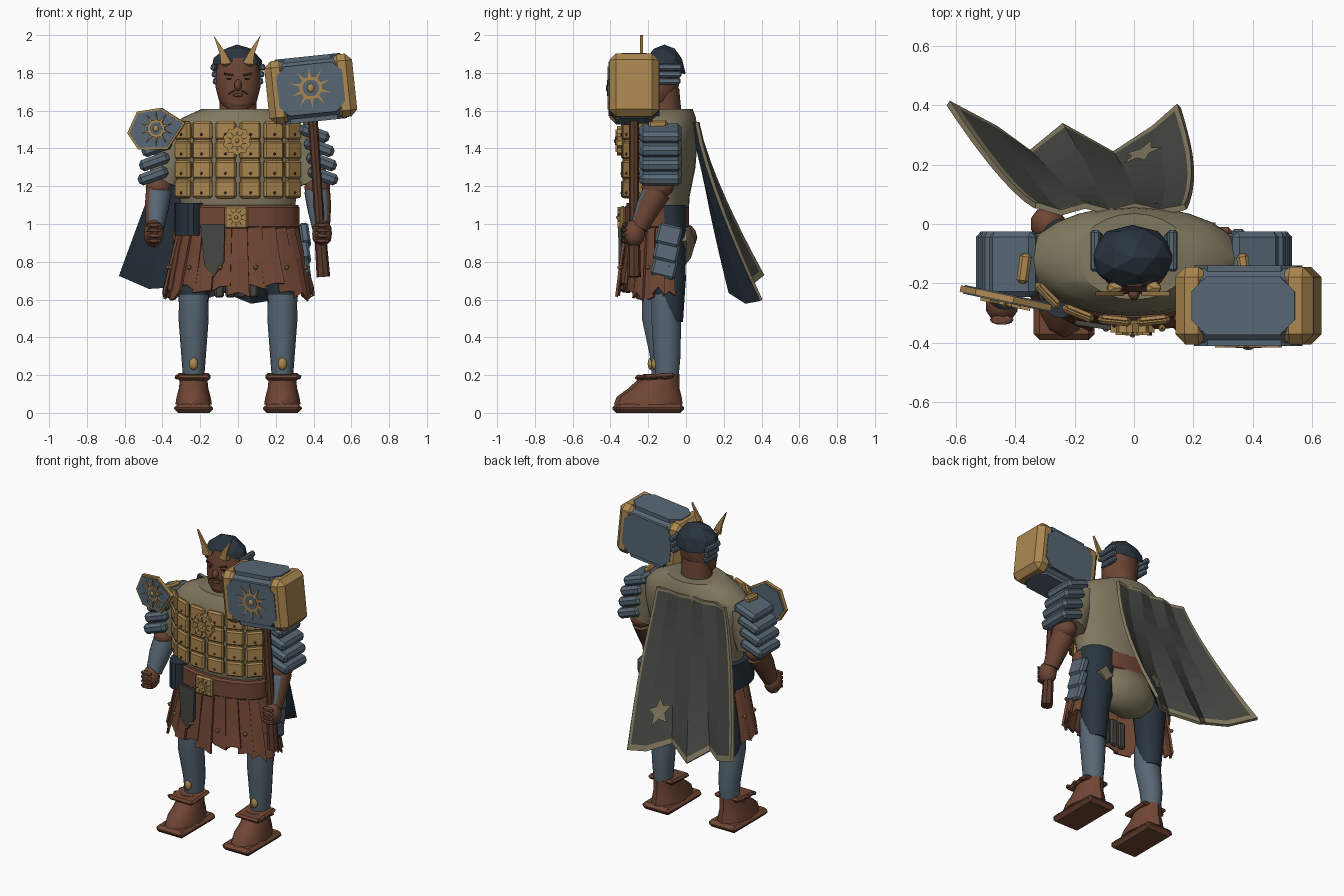
import bpy, bmesh, math, random
from mathutils import Vector, Euler

if "Cube" in bpy.data.objects:
    bpy.data.objects.remove(bpy.data.objects["Cube"])
random.seed(4)
rad = math.radians


def material(name, *srgb):
    linear = [((c / 255 + 0.055) / 1.055) ** 2.4 for c in srgb] + [1]
    m = bpy.data.materials.new(name)
    m.diffuse_color = linear
    m.use_nodes = True
    m.node_tree.nodes["Principled BSDF"].inputs["Base Color"].default_value = linear
    return m


gold = material("old gold", 171, 135, 80)
steel = material("blue steel", 87, 103, 116)
leather = material("brown leather", 112, 70, 52)
skin = material("dark skin", 107, 69, 52)
tan = material("olive tan", 128, 120, 95)
navy = material("navy", 41, 52, 63)
cloth = material("grey green cloth", 69, 70, 64)
wood = material("dark wood", 90, 57, 43)
black = material("near black", 40, 30, 27)


def build(name, bm, *mats, smooth=False, fix=True):
    if fix:
        bmesh.ops.recalc_face_normals(bm, faces=bm.faces)
    mesh = bpy.data.meshes.new(name)
    bm.to_mesh(mesh)
    bm.free()
    ob = bpy.data.objects.new(name, mesh)
    bpy.context.collection.objects.link(ob)
    for m in mats:
        mesh.materials.append(m)
    if smooth:
        bpy.ops.object.select_all(action='DESELECT')
        ob.select_set(True)
        bpy.context.view_layer.objects.active = ob
        bpy.ops.object.shade_smooth_by_angle(angle=rad(35))
    return ob


def place(ob, loc, rot=(0, 0, 0)):
    ob.location = loc
    ob.rotation_euler = [rad(a) for a in rot]
    return ob


def bevel(ob, width):
    mod = ob.modifiers.new("bevel", 'BEVEL')
    mod.width, mod.segments = width, 1
    return ob


def box(name, size, loc, mat, rot=(0, 0, 0), edge=0.01):
    bm = bmesh.new()
    bmesh.ops.create_cube(bm, size=1)
    bmesh.ops.scale(bm, vec=size, verts=bm.verts)
    return bevel(place(build(name, bm, mat), loc, rot), edge)


def ball(name, size, loc, mat, detail=2, smooth=True):
    bm = bmesh.new()
    bmesh.ops.create_icosphere(bm, subdivisions=detail, radius=1)
    bmesh.ops.scale(bm, vec=size, verts=bm.verts)
    return place(build(name, bm, mat, smooth=smooth), loc)


def loft(name, rings, *mats, n=18, along=False):
    """Skin rings of (x, y, z, rx, ry); along tilts them to face the path."""
    bm = bmesh.new()
    path = Vector(rings[-1][:3]) - Vector(rings[0][:3])
    turn = path.to_track_quat('Z', 'Y') if along else Euler().to_quaternion()
    loops = []
    for x, y, z, rx, ry in rings:
        spin = [math.tau * k / n for k in range(n)]
        loops.append([bm.verts.new(Vector((x, y, z)) + turn @ Vector(
            (rx * math.cos(a), ry * math.sin(a), 0))) for a in spin])
    for low, high in zip(loops, loops[1:]):
        for k in range(n):
            j = (k + 1) % n
            bm.faces.new((low[k], low[j], high[j], high[k]))
    bm.faces.new(loops[0][::-1])
    bm.faces.new(loops[-1])
    return build(name, bm, *mats, smooth=True)


def prism(name, outline, depth, loc, mat, rot=(0, 0, 0)):
    """Plate cut from an outline in the x-z plane."""
    bm = bmesh.new()
    face = bm.faces.new([bm.verts.new((x, -depth / 2, z)) for x, z in outline])
    side = bmesh.ops.extrude_face_region(bm, geom=[face])
    moved = [v for v in side["geom"] if isinstance(v, bmesh.types.BMVert)]
    bmesh.ops.translate(bm, vec=(0, depth, 0), verts=moved)
    return place(build(name, bm, mat), loc, rot)


def polar(count, *radii):
    pick = lambda k: radii[k % len(radii)]
    return [(pick(k) * math.sin(math.tau * k / count), pick(k) * math.cos(math.tau * k / count))
            for k in range(count)]


def sun(name, r, loc, inner, rot=(0, 0, 0)):
    """Ring, inner field, boss and thin rays."""
    prism(name + "_ring", polar(16, r * .52), .012, loc, gold, rot)
    prism(name + "_field", polar(16, r * .38), .016, loc, inner, rot)
    ball(name + "_boss", (r * .2, .016, r * .24), loc, gold)
    ray = [(-r * .07, r * .5), (r * .07, r * .5), (0, r)]
    for k in range(10):
        a = math.tau * k / 10
        spun = [(x * math.cos(a) + z * math.sin(a), z * math.cos(a) - x * math.sin(a)) for x, z in ray]
        prism(name + "_ray", spun, .014, loc, gold, rot)


# Torso, seat, belt and buckle
loft("torso", [(0, -.11, .86, .26, .135), (0, -.14, 1, .29, .15), (0, -.14, 1.15, .31, .16),
               (0, -.13, 1.3, .345, .18), (0, -.125, 1.42, .37, .185), (0, -.12, 1.5, .362, .18),
               (0, -.115, 1.56, .3, .168), (0, -.11, 1.61, .19, .145)], tan, n=24)
ball("seat", (.23, .14, .16), (0, -.09, .9), tan)
bevel(loft("belt", [(0, -.155, z, .325, .172) for z in (.975, 1.1)], leather, n=24), .012)
loft("right_hip_wrap", [(-.25, -.15, z, .085, .168) for z in (.94, 1.11)], navy)
box("buckle", (.125, .03, .12), (-.01, -.335, 1.035), gold)
sun("buckle_sun", .055, (-.01, -.355, 1.035), gold)

# Chest armour columns
for sx in (-1, 1):
    for x, y, turn in ((.065, -.325, 6), (.188, -.3, 22), (.29, -.24, 46)):
        spin = (0, 0, sx * turn)
        out = Vector((sx * math.sin(rad(turn)), -math.cos(rad(turn)), 0))
        box("chest_column", (.104, .02, .41), Vector((sx * x, y, 1.34)) - out * .004, gold, spin)
        for row in range(4):
            z = 1.185 + row * .103
            box("chest_plate", (.112, .03, .096), (sx * x, y, z), gold, spin)
            ball("plate_rivet", (.008, .008, .008), Vector((sx * x, y, z - .02)) + out * .016, wood, detail=1)
    box("shoulder_buckle", (.04, .1, .06), (sx * .37, -.15, 1.52), gold, (0, 0, sx * 8))
prism("medallion", polar(20, .078, .066), .03, (-.005, -.35, 1.44), gold)
sun("medallion_sun", .06, (-.005, -.367, 1.44), gold)

# Head and face
loft("neck", [(0, -.11, 1.56, .1, .09), (0, -.115, 1.72, .095, .08)], skin)
loft("head", [(0, -.165, 1.612, .06, .06), (0, -.148, 1.65, .1, .085), (0, -.135, 1.72, .118, .097),
              (0, -.13, 1.8, .118, .1), (0, -.12, 1.88, .1, .09)], skin)
ball("nose", (.02, .024, .032), (0, -.234, 1.735), skin)
ball("lips", (.028, .012, .01), (0, -.229, 1.682), wood)
ball("chin", (.05, .03, .03), (0, -.205, 1.64), skin)
for sx in (-1, 1):
    box("eye", (.024, .008, .008), (sx * .048, -.224, 1.77), black, (0, 0, sx * 18), .002)
    box("eyebrow", (.05, .012, .01), (sx * .05, -.224, 1.792), wood, (0, -sx * 10, sx * 18), .003)
    box("moustache", (.04, .008, .007), (sx * .035, -.229, 1.697), wood, (0, sx * 30, sx * 12), .002)

# Helmet with side guards and horns
helmet = ball("helmet", (.146, .112, .15), (-.005, -.115, 1.8), navy, smooth=False)
bm = bmesh.new()
bm.from_mesh(helmet.data)
bmesh.ops.bisect_plane(bm, geom=bm.verts[:] + bm.edges[:] + bm.faces[:], plane_co=(0, 0, .025),
                       plane_no=(0, .3, 1), clear_inner=True)
bm.to_mesh(helmet.data)
bm.free()
for sx in (-1, 1):
    for k in range(3):
        box("cheek_guard", (.03, .14 - .01 * k, .034), (sx * (.13 - .006 * k), -.09, 1.83 - k * .037),
            steel, (0, -sx * 12, 0), .008)
    horn = [(.125, 2), (.062, 1.91), (.03, 1.85), (.085, 1.845), (.092, 1.9)]
    prism("horn", [(sx * x, z) for x, z in horn], .016, (-.005, -.235, 0), gold)
    ball("horn_socket", (.03, .025, .022), (sx * .065, -.215, 1.855), gold, detail=1)

# Arms, shoulder guards, legs and boots
for sx, side in ((-1, "right_"), (1, "left_")):
    loft(side + "sleeve", [(sx * .31, -.12, 1.47, .09, .1), (sx * .39, -.125, 1.22, .08, .09)], tan, along=True)
    ball(side + "elbow", (.072, .088, .062), (sx * .42, -.15, 1.195), skin)
    arm = loft(side + "forearm", [(sx * .42, -.155, 1.17, .068, .075), (sx * .43, -.2, 1.09, .064, .066),
                                  (sx * .44, -.25, .98, .048, .048)], skin, steel, along=True)
    for f in arm.data.polygons:
        f.material_index = int(f.normal.y < .3 and f.normal.x * sx < .75)
    ball(side + "hand", (.055, .06, .075), (sx * .445, -.275, .95), skin)
    for k in range(4):
        ball(side + "finger", (.045, .02, .017), (sx * .445, -.322, .995 - k * .028), skin, detail=1)
    for k, x in enumerate((.405, .43, .443, .45)):
        box(side + "shoulder_guard", (.165, .22, .062), (sx * x, -.135, 1.48 - k * .075), steel,
            (0, sx * 20, 0), .018)
    y = -.02 if sx < 0 else 0
    knee = y * 2.5
    x = sx * .235
    loft(side + "thigh", [(x, knee - .085, .48, .068, .07), (x, knee - .085, .7, .09, .085),
                          (sx * .2, -.1, .92, .115, .1), (sx * .2, -.1, 1.1, .12, .1)], navy)
    loft(side + "shin_guard", [(x, y - .1, .17, .055, .06), (x, y - .1, .3, .065, .072),
                               (x, knee - .105, .5, .08, .08), (x, knee - .11, .63, .076, .075)], steel)
    ball(side + "shin_stud", (.024, .018, .034), (x, y - .165, .26), gold)
    box(side + "sole", (.205, .36, .048), (x, y - .19, .024), leather, edge=.02)
    loft(side + "boot", [(x, y - .19, .045, .097, .172), (x, y - .185, .085, .09, .162),
                         (x, y - .16, .13, .078, .125), (x, y - .12, .205, .07, .085)], leather, n=12)
    box(side + "boot_strap", (.18, .19, .028), (x, y - .155, .192), leather, (4, 0, 0), .012)
    for k in range(3):
        ball(side + "boot_knob", (.014, .018, .014), (x + sx * .088, y - .23 + k * .06, .19), leather, detail=1)

# Sun plate on the right shoulder
corners = [(-.158, -.02), (-.105, .095), (.025, .115), (.155, .035), (.06, -.105), (-.1, -.105)]
tilt = (0, 0, -12)
prism("shoulder_plate_rim", corners, .022, (-.43, -.25, 1.5), gold, tilt)
prism("shoulder_plate", [(x * .92, z * .9) for x, z in corners], .03, (-.43, -.25, 1.5), steel, tilt)
sun("shoulder_sun", .09, (-.433, -.268, 1.505), steel, tilt)

# Ragged leather skirt across the front and sides
for k in range(15):
    bm = bmesh.new()
    rows = []
    hem = random.uniform(.61, .67)
    for t, z in ((0, 1), (.5, .82), (1, hem)):
        row = []
        for j in (-1, 0, 1):
            a = rad((k - 7) * 14.5 + j * 8.5)
            lift = t * .012 * (k % 2) + .006 * j
            drop = random.uniform(-.03, .03) if t == 1 else 0
            row.append(bm.verts.new(((.315 + .075 * t + lift) * math.sin(a),
                                     -.135 - (.185 + .04 * t + lift) * math.cos(a), z + drop)))
        rows.append(row)
    for up, low in zip(rows, rows[1:]):
        for j in range(2):
            bm.faces.new((up[j], low[j], low[j + 1], up[j + 1]))
    if k % 2 == 0:
        a = rad((k - 7) * 14.5)
        ball("skirt_stud", (.014, .014, .014), (.376 * math.sin(a), -.135 - .222 * math.cos(a), .77), gold, detail=1)
    strip = build("skirt_strip", bm, leather)
    strip.modifiers.new("thickness", 'SOLIDIFY').thickness = .014
prism("front_cloth", [(-.2, 1), (-.07, 1), (-.075, .8), (-.13, .72), (-.18, .78)], .016,
      (0, -.362, 0), cloth, (0, 0, -9))

# Left hip plates, thigh patch, bag and hanging tassets
for k in range(3):
    box("hip_plate", (.05, .13, .11), (.355, -.09 - .012 * k, .94 - .085 * k), steel, (-14, -8, 0), .012)
prism("thigh_patch", polar(8, .055, .035), .03, (.22, -.01, .91), tan)
for k in range(4):
    box("hanging_tasset", (.05, .03, .18), (-.1 + k * .06, -.24, .7), cloth, edge=.01)
ball("hip_bag", (.06, .06, .07), (-.29, .0, .93), leather)

# War hammer with octagonal faces set into gold caps
centre, lean = Vector((.385, -.275, 1.715)), (0, -6, 0)
box("hammer_block", (.4, .25, .325), centre, steel, lean, .04)
for sx in (-1, 1):
    shift = Vector((math.cos(rad(6)), 0, math.sin(rad(6)))) * sx * .176
    box("hammer_cap", (.115, .262, .335), centre + shift, gold, lean, .035)
for name, high, depth, turn in (("front", .132, .27, 0), ("top", .098, .347, 90)):
    cut = [(.125, high), (.175, high - .05)]
    right = cut + [(x, -z) for x, z in cut[::-1]]
    prism("hammer_" + name + "_face", right + [(-x, -z) for x, z in right], depth, centre, steel, (turn, -6, 0))
sun("hammer_sun", .115, centre + Vector((0, -.134, .005)), steel, lean)
loft("hammer_handle", [(.395, -.275, 1.57, .026, .026), (.45, -.275, .74, .026, .026)], wood, n=8, along=True)
loft("handle_grip", [(.439, -.275, .9, .032, .032), (.452, -.275, .72, .036, .036)], wood, n=8, along=True)

# Folded cape, pinned at the shoulders and blown back
hem = [Vector(p) for p in ((-.62, .415, .73), (-.46, .33, .66), (-.35, .25, .67), (-.24, .34, .59),
                           (-.07, .245, .64), (.06, .33, .585), (.145, .405, .6))]


def cape_point(s, t):
    k = min(int(s * 6), 5)
    low = hem[k].lerp(hem[k + 1], s * 6 - k)
    top = Vector((-.33 + .5 * s, .06 + .012 * math.cos(s * 18), 1.54))
    p = top.lerp(low, t)
    p.y = top.y + (low.y - top.y) * t ** 1.3
    p.x += .035 * s * math.sin(math.pi * t)
    return p


across = [0, .025] + [k / 6 for k in range(1, 6)] + [.975, 1]
down = [0, .02] + [k / 8 for k in range(1, 8)] + [.965, 1]
bm = bmesh.new()
grid = [[bm.verts.new(cape_point(s, t)) for s in across] for t in down]
for r in range(len(down) - 1):
    for c in range(len(across) - 1):
        f = bm.faces.new((grid[r][c], grid[r][c + 1], grid[r + 1][c + 1], grid[r + 1][c]))
        f.material_index = int(r in (0, len(down) - 2) or c in (0, len(across) - 2))
cape = build("cape", bm, cloth, tan, navy, navy, fix=False)
shell = cape.modifiers.new("thickness", 'SOLIDIFY')
shell.thickness, shell.material_offset = .02, 2

# Star patch laid on the cape
bm = bmesh.new()
lift = Vector((0, .012, .006))
points = [bm.verts.new(cape_point(.755 + x, .78 - z) + lift) for x, z in polar(10, .095, .045)]
middle = bm.verts.new(cape_point(.755, .78) + lift)
for k in range(10):
    bm.faces.new((middle, points[k], points[(k + 1) % 10]))
build("star_patch", bm, tan)
